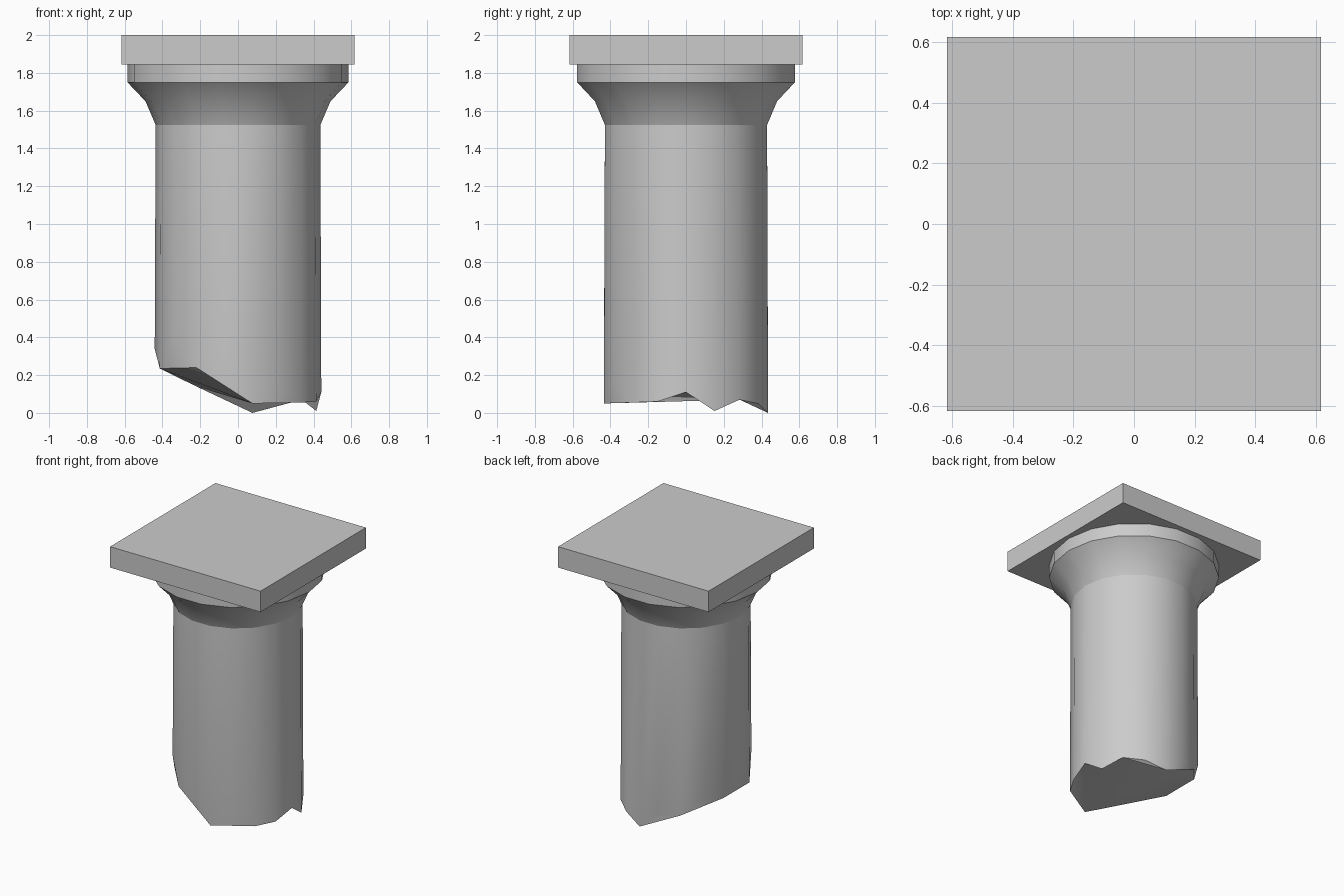
import bpy, bmesh
from math import cos, sin, radians

if "Cube" in bpy.data.objects:
    bpy.data.objects.remove(bpy.data.objects["Cube"])

SIDES = 18


def add_ring(bm, radius, heights):
    """Ring of vertices; heights gives the z of each corner."""
    step = radians(360 / SIDES)
    return [bm.verts.new((radius * cos(i * step), radius * sin(i * step), z))
            for i, z in enumerate(heights)]


def stack(name, levels):
    """Closed solid from (radius, heights) levels, bottom to top."""
    bm = bmesh.new()
    rings = [add_ring(bm, r, z if isinstance(z, list) else [z] * SIDES) for r, z in levels]
    for low, high in zip(rings, rings[1:]):
        for i in range(SIDES):
            j = (i + 1) % SIDES
            bm.faces.new((low[i], low[j], high[j], high[i]))
    caps = [bm.faces.new(rings[0][::-1]), bm.faces.new(rings[-1])]
    bmesh.ops.triangulate(bm, faces=caps[:1], ngon_method='EAR_CLIP')
    bmesh.ops.recalc_face_normals(bm, faces=bm.faces)
    mesh = bpy.data.meshes.new(name)
    bm.to_mesh(mesh)
    bm.free()
    ob = bpy.data.objects.new(name, mesh)
    bpy.context.collection.objects.link(ob)
    bpy.ops.object.select_all(action='DESELECT')
    ob.select_set(True)
    bpy.context.view_layer.objects.active = ob
    bpy.ops.object.shade_smooth_by_angle(angle=radians(30))
    return ob


# Shaft with a jagged broken lower end
broken = [0.11, 0.01, 0.07, 0.05, 0.0, 0.14, 0.14, 0.26, 0.235,
          0.34, 0.235, 0.40, 0.24, 0.28, 0.05, 0.165, 0.055, 0.06]
stack("column_shaft", [(0.441, broken), (0.436, 1.525)])

# Flared neck and round collar
stack("column_capital", [(0.436, 1.525), (0.49, 1.65), (0.585, 1.75), (0.585, 1.845)])

# Square slab on top
bpy.ops.mesh.primitive_cube_add(size=1, location=(0, 0, 1.9225))
slab = bpy.context.object
slab.name = "top_slab"
slab.scale = (1.234, 1.234, 0.155)
